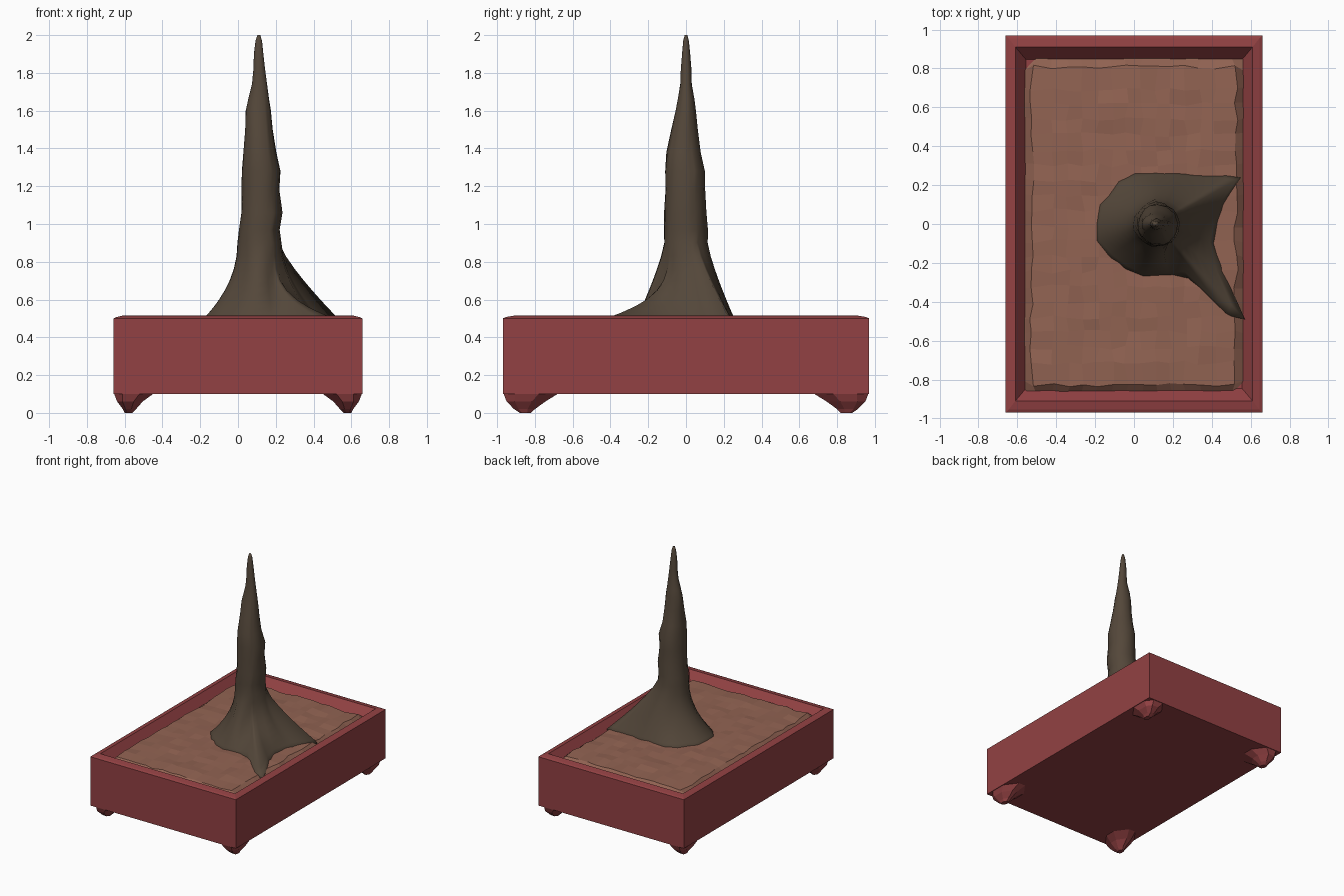
import bpy, bmesh, math, random
from mathutils import Vector

if "Cube" in bpy.data.objects:
    bpy.data.objects.remove(bpy.data.objects["Cube"])

random.seed(4)


def material(name, rgb):
    m = bpy.data.materials.new(name)
    m.diffuse_color = (*rgb, 1)
    m.use_nodes = True
    m.node_tree.nodes["Principled BSDF"].inputs["Base Color"].default_value = m.diffuse_color
    return m


RED = material("red_glaze", (0.29, 0.053, 0.056))
EARTH = material("brown_earth", (0.285, 0.125, 0.085))
BARK = material("dark_bark", (0.088, 0.063, 0.042))


def finish(bm, name, mat, smooth=False):
    bmesh.ops.recalc_face_normals(bm, faces=bm.faces)
    me = bpy.data.meshes.new(name)
    bm.to_mesh(me)
    bm.free()
    me.materials.append(mat)
    ob = bpy.data.objects.new(name, me)
    bpy.context.collection.objects.link(ob)
    for p in me.polygons:
        p.use_smooth = smooth
    return ob


def loft(rings, name, mat, smooth=False):
    """Skin a stack of equal point rings and cap both ends."""
    bm = bmesh.new()
    vs = [[bm.verts.new(p) for p in r] for r in rings]
    n = len(vs[0])
    for a, b in zip(vs, vs[1:]):
        for i in range(n):
            j = (i + 1) % n
            bm.faces.new((a[i], a[j], b[j], b[i]))
    bm.faces.new(vs[0])
    bm.faces.new(vs[-1])
    return finish(bm, name, mat, smooth)


def rect(x, y, z):
    return [(-x, -y, z), (x, -y, z), (x, y, z), (-x, y, z)]


# Tray: outer wall, slightly raised rim, sloping inner wall, floor
loft([rect(.66, .97, .10), rect(.66, .97, .50), rect(.645, .955, .507),
      rect(.61, .91, .515), rect(.555, .845, .44)], "tray", RED)

# Feet: faceted knobs tapering down under each corner
for sx, label_x in ((-1, "left"), (1, "right")):
    for sy, label_y in ((-1, "front"), (1, "back")):
        rings = []
        for z, x0, x1, y0, y1 in ((.12, .42, .659, .66, .969), (.10, .45, .655, .68, .965),
                                  (.06, .505, .64, .745, .95), (.02, .54, .61, .80, .91),
                                  (0, .56, .60, .82, .88)):
            c = .35                                   # corner chamfer
            dx, dy = (x1 - x0) * c, (y1 - y0) * c
            pts = [(x0 + dx, y0), (x1 - dx, y0), (x1, y0 + dy), (x1, y1 - dy * .6),
                   (x1 - dx * .6, y1), (x0 + dx, y1), (x0, y1 - dy), (x0, y0 + dy)]
            rings.append([(sx * x, sy * y, z) for x, y in pts])
        loft(rings, f"foot_{label_y}_{label_x}", RED)

# Soil: lumpy faceted bed whose ragged edge drops away from the rim
bm = bmesh.new()
NX, NY = 15, 22
grid = []
for j in range(NY + 1):
    row = []
    for i in range(NX + 1):
        ex, ey = min(i, NX - i), min(j, NY - j)
        x = -.565 + 1.13 * i / NX
        y = -.87 + 1.72 * j / NY
        z = .486 + random.uniform(-.006, .006)
        if ex == 0 or ey == 0:
            z = .435
            x += math.copysign(.01, x)
            y += math.copysign(.01, y)
        elif ex == 1 or ey == 1:
            z -= .004
            x += math.copysign(.035, x) * (ex == 1) + random.uniform(-.012, .012)
            y += math.copysign(.035, y) * (ey == 1) + random.uniform(-.012, .012)
        else:
            x += random.uniform(-.012, .012)
            y += random.uniform(-.012, .012)
        row.append(bm.verts.new((x, y, z)))
    grid.append(row)
for j in range(NY):
    for i in range(NX):
        bm.faces.new((grid[j][i], grid[j][i + 1], grid[j + 1][i + 1], grid[j + 1][i]))
finish(bm, "soil", EARTH)

# Trunk: outline of the roots on the soil, blended upward into a knobbly spire
FOOT = [(.44, .03), (.46, .10), (.55, .24), (.48, .25), (.36, .25), (.24, .26), (.11, .265),
        (0, .26), (-.08, .22), (-.13, .15), (-.18, .10), (-.20, 0), (-.20, -.09),
        (-.13, -.17), (-.05, -.23), (.05, -.27), (.18, -.265), (.28, -.28),
        (.48, -.47), (.57, -.49), (.47, -.26), (.41, -.10)]
# height, centre x, radius x, centre y, radius y
SPIRE = [(.90, .115, .118, 0, .115), (.97, .113, .107, -.003, .116), (1.06, .125, .110, -.005, .112),
         (1.18, .12, .10, -.005, .105), (1.28, .122, .102, -.005, .105), (1.38, .115, .086, -.012, .092),
         (1.50, .112, .073, -.008, .07), (1.60, .108, .067, -.002, .053), (1.66, .11, .056, 0, .045),
         (1.74, .115, .04, 0, .031), (1.82, .113, .031, 0, .028), (1.90, .11, .025, 0, .022),
         (1.97, .11, .017, 0, .015), (2.0, .11, .008, 0, .007)]
CX = .11


def spread(x, y):
    """How late each side flares out on its way down."""
    if x > .25 and y < -.2:
        return 3.5          # low front root
    if x < .02:
        return 2.1
    return 1.8 if abs(y) < .15 else 1.25


def section(z, cx, rx, cy, ry):
    pts = []
    for x, y in FOOT:
        a = math.atan2(y, x - CX)
        k = random.uniform(.97, 1.03)
        pts.append(Vector((cx + rx * k * math.cos(a), cy + ry * k * math.sin(a), z)))
    return pts


neck = section(*SPIRE[0])
rings = [[(x, y, .45) for x, y in FOOT]]
for z in (.48, .505, .53, .565, .60, .65, .70, .76, .83):
    t = (.90 - z) / .42
    ring = []
    for (x, y), p in zip(FOOT, neck):
        f = t ** spread(x, y)
        ring.append((p.x + (x - p.x) * f, p.y + (y - p.y) * f, z))
    rings.append(ring)
rings.append(neck)
rings += [section(*s) for s in SPIRE[1:]]
loft(rings, "trunk", BARK, smooth=True)
